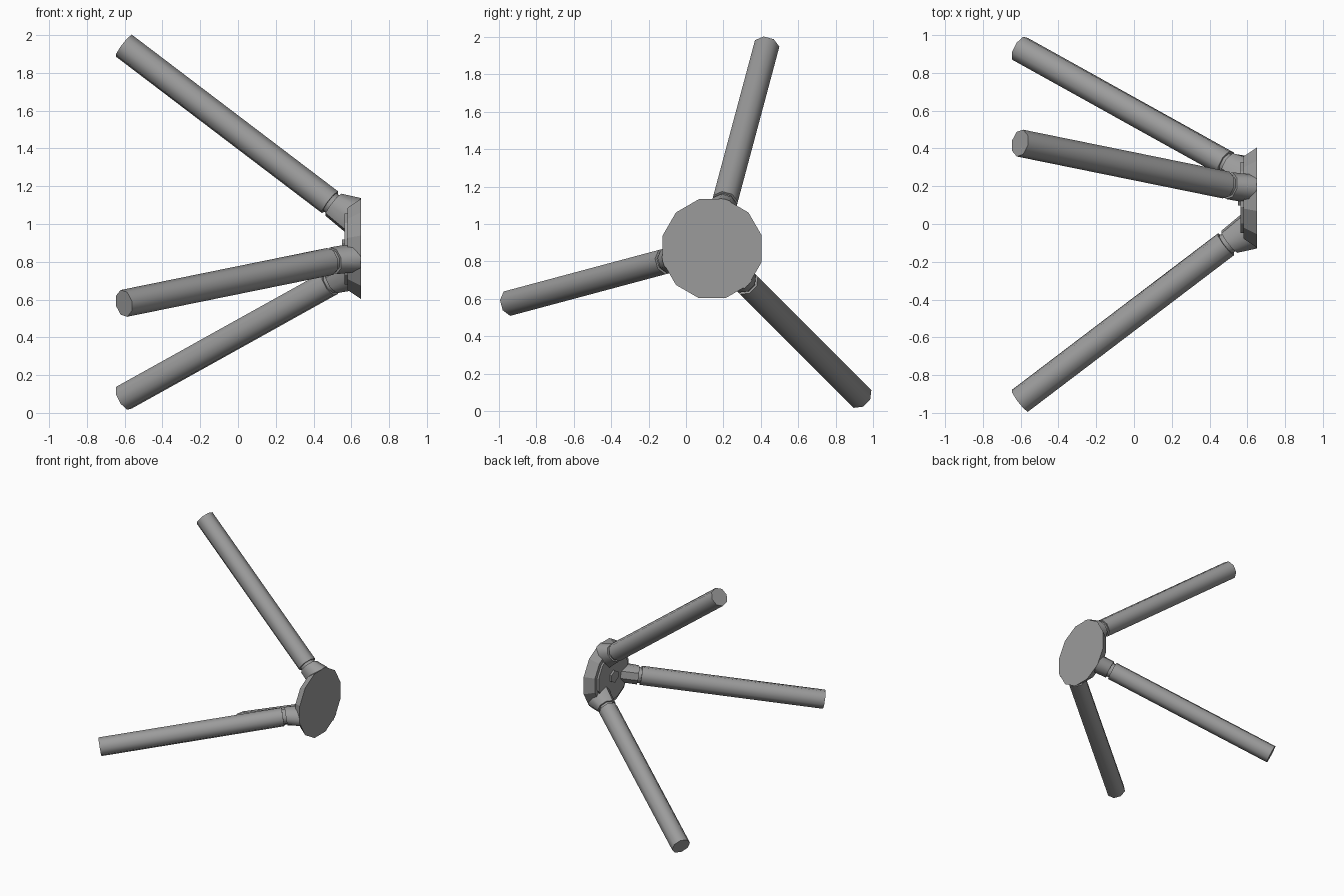
import bpy, bmesh, math
from mathutils import Vector

cube = bpy.data.objects.get("Cube")
if cube:
    bpy.data.objects.remove(cube, do_unlink=True)

grey = bpy.data.materials.new("plain_grey")
grey.use_nodes = True
COLOUR = (0.33, 0.33, 0.33, 1)
grey.diffuse_color = COLOUR
grey.node_tree.nodes["Principled BSDF"].inputs["Base Color"].default_value = COLOUR

CENTRE = Vector((0, 0.14, 0.868))  # axis of the seat, which lies along x
SIDES = 8
LEG_R = 0.073


def loft(name, rings, smooth=True):
    """Skin a list of equal rings of points and cap both ends."""
    bm = bmesh.new()
    loops = [[bm.verts.new(p) for p in ring] for ring in rings]
    n = len(loops[0])
    for a, b in zip(loops, loops[1:]):
        for i in range(n):
            j = (i + 1) % n
            bm.faces.new((a[i], a[j], b[j], b[i]))
    bm.faces.new(loops[0])
    bm.faces.new(loops[-1])
    bmesh.ops.recalc_face_normals(bm, faces=bm.faces)
    mesh = bpy.data.meshes.new(name)
    bm.to_mesh(mesh)
    bm.free()
    mesh.materials.append(grey)
    ob = bpy.data.objects.new(name, mesh)
    bpy.context.collection.objects.link(ob)
    if smooth:
        bpy.ops.object.select_all(action="DESELECT")
        ob.select_set(True)
        bpy.context.view_layer.objects.active = ob
        bpy.ops.object.shade_smooth_by_angle(angle=math.radians(50))
    return ob


def ring(centre, u, v, n=SIDES, turn=0.5):
    """Points of an n-sided ellipse spanned by the half axes u and v."""
    angles = [math.tau * (i + turn) / n for i in range(n)]
    return [centre + u * math.cos(a) + v * math.sin(a) for a in angles]


def disc(name, profile, n):
    """Flat-sided disc from (x, radius) pairs."""
    y, z = Vector((0, 1, 0)), Vector((0, 0, 1))
    rings = [ring(CENTRE + Vector((x, 0, 0)), y * r, z * r, n) for x, r in profile]
    return loft(name, rings, smooth=False)


# Seat with bevelled underside, raised plate and central hub
disc("seat", [(0.65, 0.274), (0.58, 0.225)], 12)
disc("under_plate", [(0.582, 0.195), (0.565, 0.195)], 12)
disc("hub", [(0.57, 0.05), (0.55, 0.05)], 6)

# Three splayed legs, each with a flared socket and a thin neck
for label, degrees in (("upper", 75), ("front", 195), ("rear", 315)):
    t = math.radians(degrees)
    out = Vector((0, math.cos(t), math.sin(t)))
    side = Vector((0, -math.sin(t), math.cos(t)))
    along_x = Vector((1, 0, 0))

    def place(x, r):
        return CENTRE + along_x * x + out * r

    top, foot = place(0.487, 0.256), place(-0.604, 1.114)
    axis = (foot - top).normalized()
    lift = side.cross(axis)
    if lift.dot(out) < 0:
        lift = -lift

    def round_ring(c, radius):
        return ring(c, lift * radius, side * radius)

    loft(label + "_leg", [round_ring(top, LEG_R), round_ring(foot, LEG_R)])
    loft(label + "_neck", [round_ring(top - axis * 0.04, 0.06),
                           round_ring(top + axis * 0.01, 0.06)])
    # The socket ends on a slanted ring reaching the seat rim
    rim, inner = place(0.65, 0.272), place(0.572, 0.095)
    base = ring((rim + inner) / 2, (rim - inner) * 0.54, side * LEG_R)
    loft(label + "_socket", [round_ring(top - axis * 0.022, LEG_R), base])
